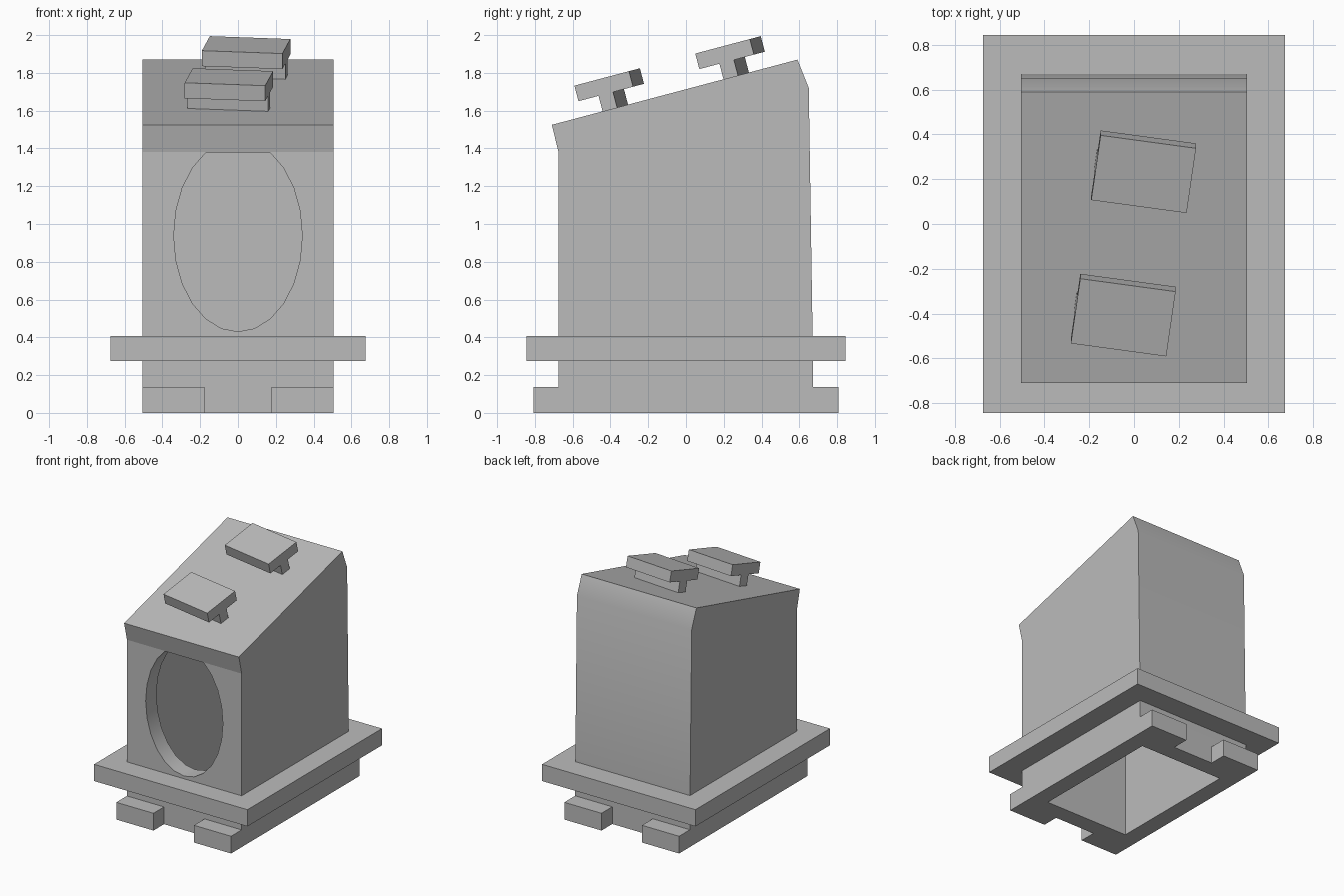
import bpy, bmesh, math
from mathutils import Matrix

if "Cube" in bpy.data.objects:
    bpy.data.objects.remove(bpy.data.objects["Cube"], do_unlink=True)

GREY = (0.5, 0.5, 0.5, 1)
grey = bpy.data.materials.new("plain grey")
grey.use_nodes = True
grey.diffuse_color = GREY
grey.node_tree.nodes["Principled BSDF"].inputs["Base Color"].default_value = GREY


def prism(name, points, depth, smooth=lambda normal: False):
    """Extrude a list of 3D points along the depth vector."""
    bm = bmesh.new()
    face = bm.faces.new([bm.verts.new(p) for p in points])
    moved = bmesh.ops.extrude_face_region(bm, geom=[face])["geom"]
    bmesh.ops.translate(bm, vec=depth, verts=[v for v in moved if isinstance(v, bmesh.types.BMVert)])
    bmesh.ops.recalc_face_normals(bm, faces=bm.faces)
    for f in bm.faces:
        f.smooth = smooth(f.normal)
    mesh = bpy.data.meshes.new(name)
    bm.to_mesh(mesh)
    bm.free()
    mesh.materials.append(grey)
    ob = bpy.data.objects.new(name, mesh)
    bpy.context.collection.objects.link(ob)
    return ob


def side_prism(name, profile, half, **kw):
    """Extrude a (y, z) profile across x."""
    return prism(name, [(-half, y, z) for y, z in profile], (2 * half, 0, 0), **kw)


def box(name, x0, x1, y0, y1, z0, z1):
    return prism(name, [(x0, y0, z0), (x1, y0, z0), (x1, y1, z0), (x0, y1, z0)], (0, 0, z1 - z0))


def cut(target, cutter):
    mod = target.modifiers.new(cutter.name, "BOOLEAN")
    mod.operation = "DIFFERENCE"
    mod.solver = "EXACT"
    mod.object = cutter
    cutter.hide_render = True
    cutter.display_type = "WIRE"
    cutter.hide_set(True)


# Hollow housing with a sloping roof and softly bent back
W, WALL = 0.505, 0.135
body = side_prism("housing", [(-0.675, 0), (-0.675, 1.38), (-0.71, 1.525), (0.59, 1.87),
                              (0.65, 1.72), (0.672, 0.3), (0.672, 0)], W,
                  smooth=lambda n: n.y > 0.8)
cut(body, side_prism("cavity_cutter", [(-0.54, -0.1), (-0.54, 1.43), (0.51, 1.71),
                                       (0.537, -0.1)], W - WALL))

# Oval opening in the front wall, flat along its top
angles = [math.radians(60 - 15 * i) for i in range(21)]
oval = [(0.34 * math.cos(a), -0.8, 0.938 + 0.508 * math.sin(a)) for a in angles]
cut(body, prism("oval_cutter", oval, (0, 0.4, 0),
                smooth=lambda n: abs(n.y) < 0.5 and abs(n.z) < 0.999 or n.z < -0.5))

# Flange around the base: four rails, leaving the cavity open
FX, FY, Z0, Z1 = 0.675, 0.845, 0.275, 0.408
flange = box("flange", -FX, FX, -FY, FY, Z0, Z1)
cut(flange, box("flange_cutter", -0.45, 0.45, -0.6, 0.6, 0.1, 0.6))

# Four feet at the corners
for sx, side in ((1, "left"), (-1, "right")):
    for sy, end in ((-1, "front"), (1, "back")):
        xs = sorted((sx * 0.178, sx * W))
        ys = sorted((sy * 0.66, sy * 0.808))
        box(f"{end}_{side}_foot", *xs, *ys, 0, 0.137)

# Two T-shaped clips on the roof, turned slightly
tee = [(-0.04, -0.02), (0.04, -0.02), (0.04, 0.085), (0.151, 0.085),
       (0.151, 0.17), (-0.151, 0.17), (-0.151, 0.085), (-0.04, 0.085)]
slope = math.atan2(0.345, 1.3)
for name, spot in (("front_clip", (-0.048, -0.374, 1.614)), ("back_clip", (0.043, 0.266, 1.784))):
    clip = side_prism(name, tee, 0.215)
    clip.data.transform(Matrix.Translation(spot) @ Matrix.Rotation(slope, 4, "X")
                        @ Matrix.Rotation(math.radians(-8), 4, "Z"))
